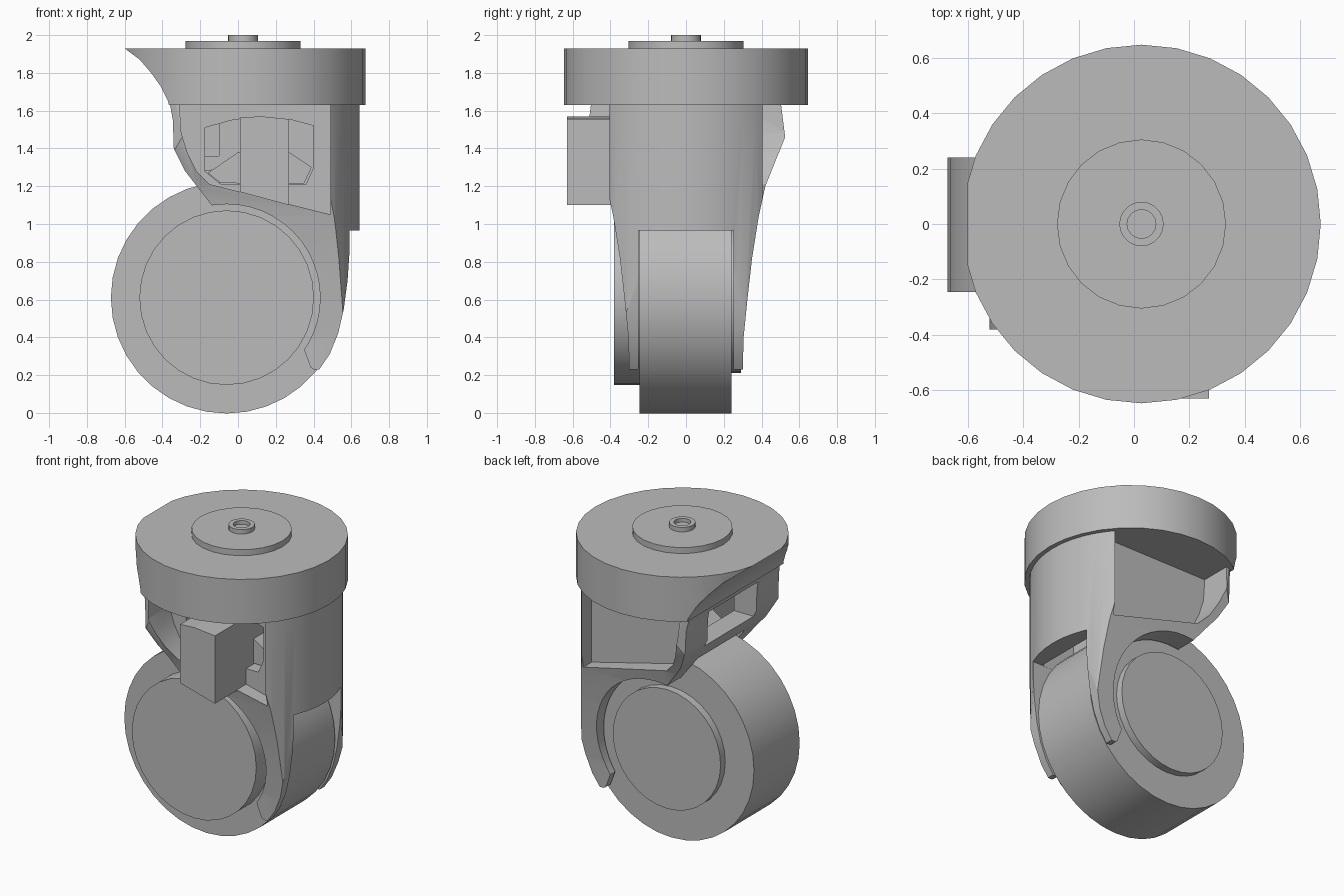
import bpy
import bmesh
import math
from mathutils import Matrix

if "Cube" in bpy.data.objects:
    bpy.data.objects.remove(bpy.data.objects["Cube"])

grey = bpy.data.materials.new("plain_grey")
grey.use_nodes = True
colour = (0.5, 0.5, 0.5, 1)
grey.diffuse_color = colour
grey.node_tree.nodes["Principled BSDF"].inputs["Base Color"].default_value = colour

PIVOT_X = 0.027
AXLE = (-0.06, 0.61)


def finish(name, bm):
    bmesh.ops.recalc_face_normals(bm, faces=bm.faces)
    mesh = bpy.data.meshes.new(name)
    bm.to_mesh(mesh)
    bm.free()
    mesh.materials.append(grey)
    obj = bpy.data.objects.new(name, mesh)
    bpy.context.collection.objects.link(obj)
    return obj


def prism(name, points, lo, hi, axis="y"):
    """Extrude an outline: (x, z) along y, or (y, z) along x."""
    place = (lambda a, b, d: (a, d, b)) if axis == "y" else (lambda a, b, d: (d, a, b))
    bm = bmesh.new()
    face = bm.faces.new([bm.verts.new(place(a, b, lo)) for a, b in points])
    ext = bmesh.ops.extrude_face_region(bm, geom=[face])
    verts = [v for v in ext["geom"] if isinstance(v, bmesh.types.BMVert)]
    bmesh.ops.translate(bm, verts=verts, vec=place(0, 0, hi - lo))
    return finish(name, bm)


def box(name, x, y, z):
    return prism(name, [(x[0], z[0]), (x[1], z[0]), (x[1], z[1]), (x[0], z[1])], *y)


def disc(name, radius, z, sides=32):
    """Upright cylinder on the swivel axis."""
    bm = bmesh.new()
    bmesh.ops.create_cone(bm, cap_ends=True, segments=sides, radius1=radius,
                          radius2=radius, depth=z[1] - z[0],
                          matrix=Matrix.Translation((PIVOT_X, 0, sum(z) / 2)))
    return finish(name, bm)


def roller(name, radius, y, sides=32):
    """Cylinder lying on the wheel axle."""
    place = Matrix.Translation((AXLE[0], sum(y) / 2, AXLE[1]))
    bm = bmesh.new()
    bmesh.ops.create_cone(bm, cap_ends=True, segments=sides, radius1=radius,
                          radius2=radius, depth=y[1] - y[0],
                          matrix=place @ Matrix.Rotation(math.pi / 2, 4, "X"))
    return finish(name, bm)


def combine(obj, tool, operation="DIFFERENCE"):
    mod = obj.modifiers.new("cut", "BOOLEAN")
    mod.operation, mod.solver, mod.object = operation, "EXACT", tool
    bpy.context.view_layer.objects.active = obj
    bpy.ops.object.modifier_apply(modifier=mod.name)
    bpy.data.objects.remove(tool)


# Round head, scooped on the right
head = disc("swivel_head", 0.647, (1.63, 1.93))
scoop = [(-0.6, 1.95), (-0.6, 1.93), (-0.52, 1.87), (-0.46, 1.8), (-0.41, 1.73),
         (-0.37, 1.65), (-0.36, 1.6), (-0.9, 1.6), (-0.9, 1.95)]
combine(head, prism("scoop", scoop, -0.8, 0.8))

# Mounting plate and hollow boss
plate = disc("mounting_plate", 0.305, (1.92, 1.97), 24)
boss = disc("boss", 0.08, (1.96, 2.0), 20)
combine(boss, disc("bore", 0.052, (1.975, 2.1), 16))

# Fork: cylinder trimmed by its side outline and its front taper
fork = disc("fork", 0.617, (0.1, 1.64), 48)
side = [(-0.365, 1.66), (-0.345, 1.55), (-0.34, 1.4), (-0.28, 1.28), (-0.14, 1.1),
        (-0.06, 0.62), (0.34, 0.36), (0.385, 0.24), (0.4, 0.23), (0.43, 0.23),
        (0.485, 0.31), (0.53, 0.42), (0.56, 0.55), (0.58, 0.7), (0.597, 0.95),
        (0.67, 0.96), (0.67, 1.66)]
combine(fork, prism("side_outline", side, -0.7, 0.7), "INTERSECT")
half = [(0.3, 0.2), (0.305, 0.4), (0.325, 0.6), (0.35, 0.82), (0.385, 1.04),
        (0.42, 1.2), (0.525, 1.46), (0.5, 1.66)]
taper = half + [(-y, z) for y, z in reversed(half)]
combine(fork, prism("taper", taper, -0.8, 0.8, "x"), "INTERSECT")

# Wheel slot, hub arch and side pockets
combine(fork, roller("wheel_arch", 0.68, (-0.25, 0.25), 48))
combine(fork, box("wheel_slot", (-0.2, 0.8), (-0.251, 0.251), (0, 0.965)))
combine(fork, roller("hub_arch", 0.495, (-0.7, 0.7), 48))
pocket = [(-0.31, 1.631), (-0.3, 1.48), (-0.265, 1.37), (-0.22, 1.28), (-0.15, 1.21),
          (0.49, 1.05), (0.49, 1.631)]
for y in ((-0.8, -0.3), (0.3, 0.8)):
    combine(fork, prism("pocket", pocket, *y))

# Brake opening in the front wall and window on the right
opening = [(-0.175, 1.51), (-0.03, 1.55), (0.12, 1.57), (0.27, 1.555), (0.4, 1.52),
           (0.4, 1.3), (0.36, 1.21), (-0.09, 1.21), (-0.175, 1.28)]
combine(fork, prism("brake_opening", opening, -0.5, 0.2))
combine(fork, box("window", (-0.6, -0.1), (-0.26, 0.26), (1.36, 1.6)))

# Brake lever and the shoe behind it
lever = [(0.01, 1.17), (0.27, 1.1), (0.27, 1.555), (0.12, 1.57), (0.01, 1.563)]
prism("brake_lever", lever, -0.63, 0.1)
shoe = [(-0.16, 1.27), (-0.09, 1.215), (0.35, 1.215), (0.39, 1.3), (0.27, 1.38),
        (0, 1.38)]
prism("brake_shoe", shoe, -0.22, 0.19)

# Wheel with a raised cap on each side
wheel = roller("wheel", 0.613, (-0.245, 0.24), 36)
front_cap = roller("front_cap", 0.462, (-0.38, -0.23))
back_cap = roller("back_cap", 0.4, (0.23, 0.29))

for obj in (head, plate, boss, fork, wheel, front_cap, back_cap):
    bpy.ops.object.select_all(action="DESELECT")
    obj.select_set(True)
    bpy.context.view_layer.objects.active = obj
    bpy.ops.object.shade_smooth_by_angle(angle=math.radians(30))
